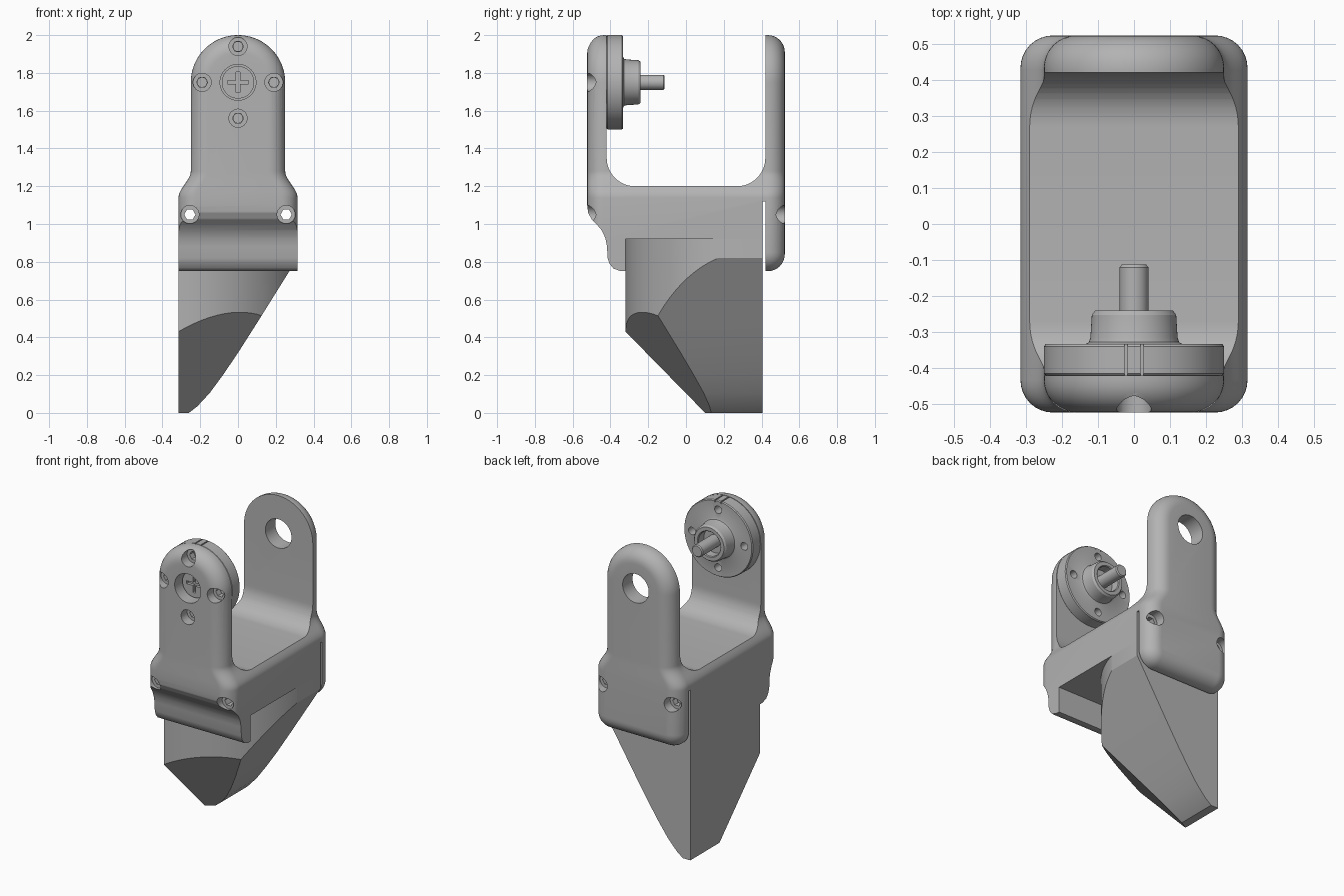
import bpy, bmesh
from math import sin, cos, pi, radians
from mathutils import Vector

if "Cube" in bpy.data.objects:
    bpy.data.objects.remove(bpy.data.objects["Cube"])

grey = bpy.data.materials.new("mid_grey")
grey.use_nodes = True
grey.diffuse_color = (0.45, 0.45, 0.45, 1)
grey.node_tree.nodes["Principled BSDF"].inputs["Base Color"].default_value = (0.45, 0.45, 0.45, 1)

W, ARM, PIVOT, END, ROUND = 0.315, 0.25, 1.75, 0.523, 0.09


def finish(name, bm):
    bmesh.ops.recalc_face_normals(bm, faces=bm.faces)
    mesh = bpy.data.meshes.new(name)
    bm.to_mesh(mesh)
    bm.free()
    mesh.materials.append(grey)
    obj = bpy.data.objects.new(name, mesh)
    bpy.context.collection.objects.link(obj)
    return obj


def loft(name, rings):
    bm = bmesh.new()
    loops = [[bm.verts.new(p) for p in ring] for ring in rings]
    n = len(loops[0])
    for a, b in zip(loops, loops[1:]):
        for i in range(n):
            bm.faces.new((a[i], a[(i + 1) % n], b[(i + 1) % n], b[i]))
    bm.faces.new(loops[0])
    bm.faces.new(loops[-1])
    return finish(name, bm)


def prism(name, pts, axis, lo, hi):
    place = {"x": lambda a, b, t: (t, a, b),
             "y": lambda a, b, t: (a, t, b),
             "z": lambda a, b, t: (a, b, t)}[axis]
    return loft(name, [[place(a, b, t) for a, b in pts] for t in (lo, hi)])


def arc(cx, cy, r, start, end, n=12):
    return [(cx + r * cos(radians(start + (end - start) * i / n)),
             cy + r * sin(radians(start + (end - start) * i / n))) for i in range(n + 1)]


def rod(x, z, r, lo, hi, sides=32):
    return prism("cutter", arc(x, z, r, 0, 360, sides)[:-1], "y", lo, hi)


def box(x0, x1, z0, z1, lo, hi):
    return prism("cutter", [(x0, z0), (x1, z0), (x1, z1), (x0, z1)], "y", lo, hi)


def cut(obj, cutters):
    bpy.context.view_layer.objects.active = obj
    for c in cutters:
        mod = obj.modifiers.new("cut", "BOOLEAN")
        mod.operation, mod.solver, mod.object = "DIFFERENCE", "EXACT", c
        bpy.ops.object.modifier_apply(modifier=mod.name)
        bpy.data.objects.remove(c)


def smooth(obj):
    bpy.ops.object.select_all(action="DESELECT")
    obj.select_set(True)
    bpy.context.view_layer.objects.active = obj
    bpy.ops.object.shade_smooth_by_angle(angle=radians(30))


# Shouldered outline of the bracket, shrunk inward by d
def outline(d, bottom, corner=0.1):
    half = arc(W - corner, bottom + corner, max(corner - d, 0.003), -90, 0, 8)
    for i in range(13):
        t = i / 12
        half.append((W - d - (W - ARM) * t * t * (3 - 2 * t), 1.14 + 0.14 * t))
    half += arc(0, PIVOT, ARM - d, 0, 90, 24)
    return half + [(-x, z) for x, z in reversed(half[:-1])]


# Extrude the outline along y with a rounded outer rim
def rounded_blank(name, start, end, bottom):
    side = 1 if end > start else -1
    steps = [(start, 0)]
    for k in range(9):
        a = k / 8 * pi / 2
        steps.append((end - side * ROUND * (1 - sin(a)), ROUND * (1 - cos(a))))
    return loft(name, [[(x, y, z) for x, z in outline(d, bottom)] for y, d in steps])


# Front arm and body: U-shaped saddle, curved front lip, open underside
body = rounded_blank("front_arm_and_body", 0.43, -END, 0.6)
saddle = ([(-0.42, 2.1)] + arc(-0.27, 1.35, 0.15, 180, 270)
          + arc(0.27, 1.35, 0.15, 270, 360) + [(0.42, 2.1)])
underside = [(-0.6, 0.4), (-0.6, 1.13), (-0.523, 1.1), (-0.518, 1.06), (-0.5, 1.025),
             (-0.47, 0.995), (-0.445, 0.965), (-0.427, 0.925), (-0.418, 0.88), (-0.415, 0.82),
             (-0.405, 0.79), (-0.385, 0.765), (-0.345, 0.75), (-0.32, 0.75), (-0.32, 0.92),
             (0.405, 0.92), (0.405, 1.12), (0.5, 1.12), (0.5, 0.4)]
cut(body, [prism("cutter", saddle, "x", -0.5, 0.5),
           prism("cutter", underside, "x", -0.5, 0.5)])

# Back arm plate
plate = rounded_blank("back_arm_plate", 0.422, END, 0.75)

# Pivot holes, and screw holes with counterbores and hexagonal through holes
bolt_circle = [(0.19 * cos(k * pi / 2), PIVOT + 0.19 * sin(k * pi / 2)) for k in range(4)]
lower_bolts = [(-0.255, 1.05), (0.255, 1.05)]
body_cuts = [rod(0, PIVOT, 0.095, -0.6, -0.4, 48), rod(0, PIVOT, 0.095, 0.4, 0.6, 48)]
for x, z in bolt_circle:
    body_cuts += [rod(x, z, 0.048, -0.6, -0.46), rod(x, z, 0.03, -0.6, -0.4, 6)]
for x, z in lower_bolts:
    body_cuts += [rod(x, z, 0.048, -0.6, -0.46), rod(x, z, 0.03, -0.6, 0.6, 6)]
cut(body, body_cuts)
plate_cuts = [rod(0, PIVOT, 0.095, 0.35, 0.6, 48)]
for x, z in lower_bolts:
    plate_cuts += [rod(x, z, 0.048, 0.46, 0.6), rod(x, z, 0.03, 0.35, 0.6, 6)]
cut(plate, plate_cuts)

# Claw: quarter-round plan block trimmed by a curved flank and a slanted nose
RAD = 0.65
plan = [(-W, 0.405)]
for i in range(25):
    x = -W + 2 * W * sin(i / 24 * pi / 2)
    plan.append((x, -0.32 + RAD - (RAD ** 2 - (x + W) ** 2) ** 0.5))
plan.append((W, 0.405))
claw = prism("claw", plan, "z", 0, 0.92)
flank = [(-0.26, 0), (-0.215, 0.035), (-0.15, 0.105), (-0.08, 0.2), (0, 0.318), (0.1, 0.475), (0.275, 0.755)]
planes = [(Vector((a[0], 0, a[1])), Vector((b[1] - a[1], 0, a[0] - b[0])))
          for a, b in zip(flank, flank[1:])]
planes.append((Vector((-W, -0.32, 0.43)), Vector((0.59, -1.02, -1))))
bm = bmesh.new()
bm.from_mesh(claw.data)
for point, normal in planes:
    bmesh.ops.bisect_plane(bm, geom=bm.verts[:] + bm.edges[:] + bm.faces[:],
                           plane_co=point, plane_no=normal, clear_outer=True)
    bmesh.ops.holes_fill(bm, edges=[e for e in bm.edges if e.is_boundary], sides=0)
bmesh.ops.recalc_face_normals(bm, faces=bm.faces)
bm.to_mesh(claw.data)
bm.free()

# Pivot hub: disc, hollow boss and shaft turned around the y axis
profile = [(0, -0.42), (0.245, -0.42), (0.25, -0.415), (0.25, -0.34), (0.245, -0.333),
           (0.135, -0.333), (0.125, -0.328), (0.121, -0.315), (0.117, -0.252), (0.108, -0.24),
           (0.085, -0.24), (0.08, -0.245), (0.08, -0.3), (0.04, -0.3), (0.04, -0.12), (0.034, -0.113), (0, -0.113)]
bm = bmesh.new()
verts = [bm.verts.new((r, y, PIVOT)) for r, y in profile]
edges = [bm.edges.new(pair) for pair in zip(verts, verts[1:])]
bmesh.ops.spin(bm, geom=verts + edges, cent=(0, 0, PIVOT), axis=(0, 1, 0),
               angle=2 * pi, steps=64)
bmesh.ops.remove_doubles(bm, verts=bm.verts, dist=0.0005)
hub = finish("pivot_hub", bm)
hub_cuts = [rod(x, z, 0.025, -0.5, -0.3, 20) for x, z in bolt_circle]
hub_cuts += [box(x - 0.004, x + 0.004, 1.985, 2.1, -0.5, -0.3) for x in (-0.022, 0.022)]
cut(hub, hub_cuts)

# Cross-head screw in the front pivot hole
screw = rod(0, PIVOT, 0.086, -0.455, -0.415, 40)
screw.name = "pivot_screw"
cut(screw, [box(-0.055, 0.055, PIVOT - 0.01, PIVOT + 0.01, -0.5, -0.435),
            box(-0.01, 0.01, PIVOT - 0.055, PIVOT + 0.055, -0.5, -0.435)])

for part in (body, plate, claw, hub, screw):
    smooth(part)
